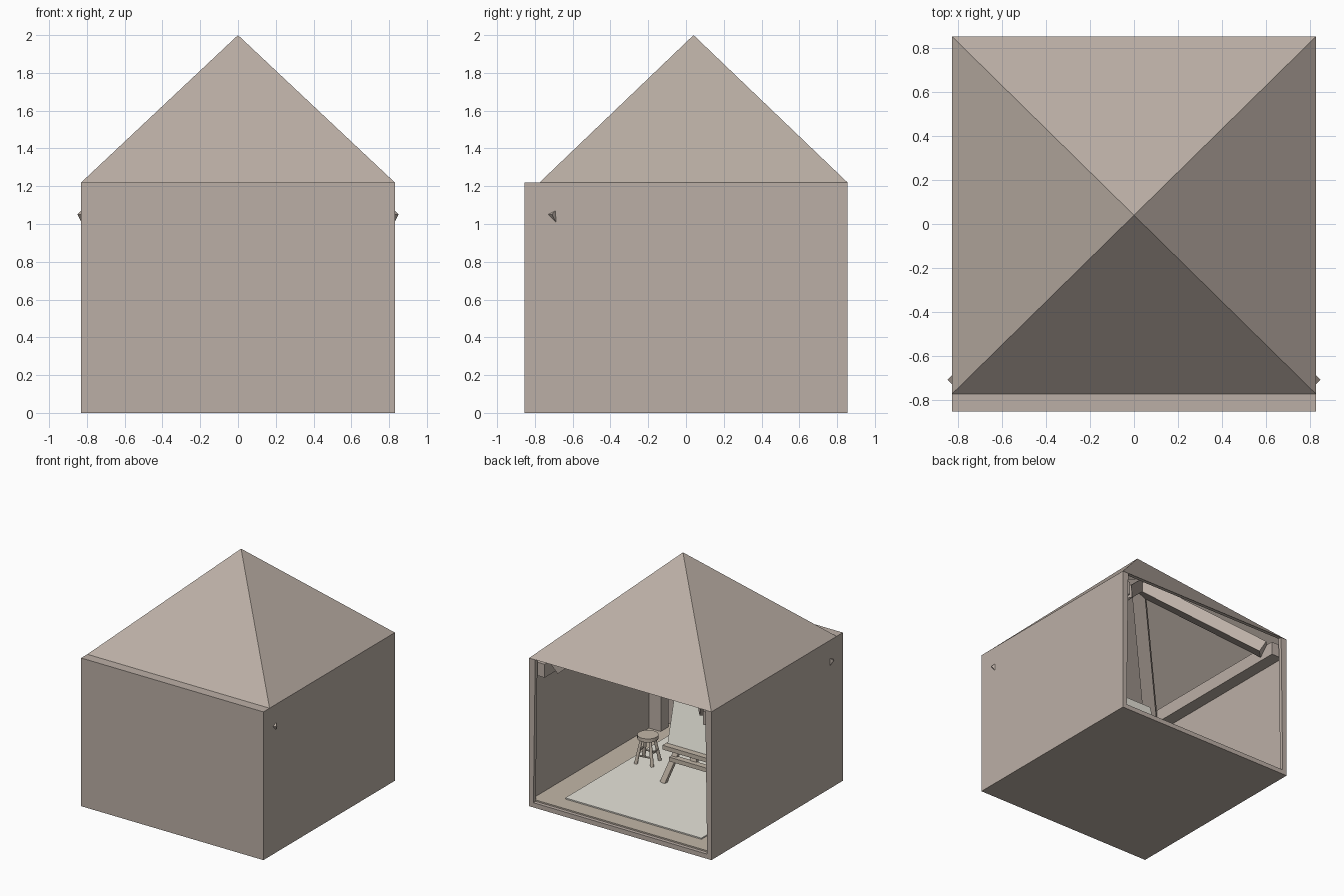
import bpy, bmesh, math
from mathutils import Vector, Matrix

if "Cube" in bpy.data.objects:
    bpy.data.objects.remove(bpy.data.objects["Cube"])


def material(name, rgb):
    m = bpy.data.materials.new(name)
    m.diffuse_color = (*rgb, 1)
    m.use_nodes = True
    m.node_tree.nodes["Principled BSDF"].inputs["Base Color"].default_value = m.diffuse_color
    return m


BROWN = material("brown", (0.50, 0.43, 0.38))
WOOD = material("wood", (0.54, 0.47, 0.39))
PALE = material("pale", (0.80, 0.78, 0.70))


def finish(name, bm, mat):
    me = bpy.data.meshes.new(name)
    bm.to_mesh(me)
    bm.free()
    ob = bpy.data.objects.new(name, me)
    bpy.context.collection.objects.link(ob)
    me.materials.append(mat)
    return ob


def box(name, x, y, z, mat=BROWN):
    """Box from (min, max) ranges."""
    bm = bmesh.new()
    size = [r[1] - r[0] for r in (x, y, z)]
    mid = [(r[1] + r[0]) / 2 for r in (x, y, z)]
    bmesh.ops.create_cube(bm, size=1, matrix=Matrix.Translation(mid) @ Matrix.Diagonal((*size, 1)))
    return finish(name, bm, mat)


def bar(name, a, b, w, h, mat=WOOD, side=(1, 0, 0)):
    """Rectangular bar from a to b, width w along the side direction."""
    a, b = Vector(a), Vector(b)
    d = (b - a).normalized()
    n = d.cross(Vector(side)).normalized()
    s = n.cross(d)
    rot = Matrix((s, n, d)).transposed().to_4x4()
    bm = bmesh.new()
    bmesh.ops.create_cube(bm, size=1, matrix=Matrix.Translation((a + b) / 2) @ rot
                          @ Matrix.Diagonal((w, h, (b - a).length, 1)))
    return finish(name, bm, mat)


def rod(name, a, b, r1, r2, mat=WOOD, sides=12):
    a, b = Vector(a), Vector(b)
    bm = bmesh.new()
    rot = (b - a).to_track_quat('Z', 'Y').to_matrix().to_4x4()
    bmesh.ops.create_cone(bm, cap_ends=True, segments=sides, radius1=r1, radius2=r2,
                          depth=(b - a).length, matrix=Matrix.Translation((a + b) / 2) @ rot)
    return finish(name, bm, mat)


X, Y, H = 0.83, 0.855, 1.22
RY = -0.775  # front edge of the roof

# wall shell: open at the back with a thin frame, open to the roof above
bm = bmesh.new()
bmesh.ops.create_cube(bm, size=1, matrix=Matrix.Translation((0, 0, H / 2))
                      @ Matrix.Diagonal((2 * X, 2 * Y, H, 1)))
bm.normal_update()
back = [f for f in bm.faces if f.normal.y > 0.9]
top = [f for f in bm.faces if f.normal.z > 0.9]
bmesh.ops.delete(bm, geom=top, context='FACES_ONLY')
bmesh.ops.inset_region(bm, faces=back, thickness=0.055)
ext = bmesh.ops.extrude_face_region(bm, geom=back)
bmesh.ops.translate(bm, vec=(0, -0.03, 0), verts=[v for v in ext['geom'] if isinstance(v, bmesh.types.BMVert)])
inner = [f for f in ext['geom'] if isinstance(f, bmesh.types.BMFace)]
bmesh.ops.delete(bm, geom=inner + [f for f in back if f.is_valid], context='FACES')
finish("walls", bm, BROWN)

# pyramid roof with the flat ledge at the front
bm = bmesh.new()
base = [bm.verts.new(p) for p in ((-X, RY, H), (X, RY, H), (X, Y, H), (-X, Y, H))]
apex = bm.verts.new((0, 0.04, 2))
for i in range(4):
    bm.faces.new((base[i], base[(i + 1) % 4], apex))
ledge = [bm.verts.new(p) for p in ((-X, -Y, H), (X, -Y, H))]
bm.faces.new((ledge[0], ledge[1], base[1], base[0]))
finish("roof", bm, BROWN)

# floor and rug
box("floor", (-X + .003, X - .003), (-Y + .003, Y - .03), (0.003, 0.05), WOOD)
box("rug", (-0.62, 0.62), (-0.68, 0.685), (0.05, 0.06), PALE)

# timber frame on both sides: corner post, wall beam, hip rafters
for s, side in ((-1, "left"), (1, "right")):
    xr = sorted((s * 0.72, s * 0.825))
    box(side + "_front_post", xr, (-0.80, -0.70), (0.05, 1.18))
    box(side + "_wall_beam", xr, (-0.80, 0.81), (1.07, 1.18))
    bar(side + "_front_rafter", (s * 0.795, -0.725, 1.01), (s * 0.03, 0.02, 1.74), 0.1, 0.1, BROWN, (1, s, 0))
    bar(side + "_back_rafter", (s * 0.70, 0.73, 1.14), (s * 0.03, 0.06, 1.74), 0.1, 0.1, BROWN, (1, -s, 0))

# stool: round seat, four splayed legs, rungs
c = Vector((0.48, -0.19, 0))
rod("stool_seat", c + Vector((0, 0, 0.255)), c + Vector((0, 0, 0.285)), 0.08, 0.08, sides=24)
feet, knees = [], []
for i in range(4):
    u = Vector((math.cos(math.pi / 2 * i + 0.95), math.sin(math.pi / 2 * i + 0.95), 0))
    rod("stool_leg", c + u * 0.095 + Vector((0, 0, 0.06)), c + u * 0.05 + Vector((0, 0, 0.26)), 0.014, 0.011)
    knees.append(c + u * 0.08)
for i in range(4):
    z = Vector((0, 0, 0.125 + 0.03 * (i % 2)))
    rod("stool_rung", knees[i] + z, knees[(i + 1) % 4] + z, 0.007, 0.007, sides=8)

# easel: two splayed legs, mast, rear leg, crossbar, tray, leaning canvas
ex = -0.05
def lean(z):
    return 0.04 - 0.25 * (z - 0.05)

for s in (-1, 1):
    bar("easel_leg", (ex + s * 0.23, lean(.055), 0.055), (ex + s * 0.03, lean(.72) - .03, 0.72), 0.045, 0.03)
bar("easel_mast", (ex, lean(.24) - .02, 0.24), (ex, lean(.88) - .03, 0.88), 0.06, 0.03)
bar("easel_rear_leg", (ex, -0.42, 0.06), (ex, lean(.72) - .05, 0.72), 0.045, 0.03)
box("easel_crossbar", (ex - 0.19, ex + 0.19), (-0.03, 0.02), (0.235, 0.27), WOOD)
box("easel_tray", (ex - 0.24, ex + 0.24), (-0.05, 0.035), (0.325, 0.36), WOOD)
bar("canvas", (ex, lean(.36) + .015, 0.36), (ex, lean(.84) + .015, 0.84), 0.45, 0.025, PALE)
